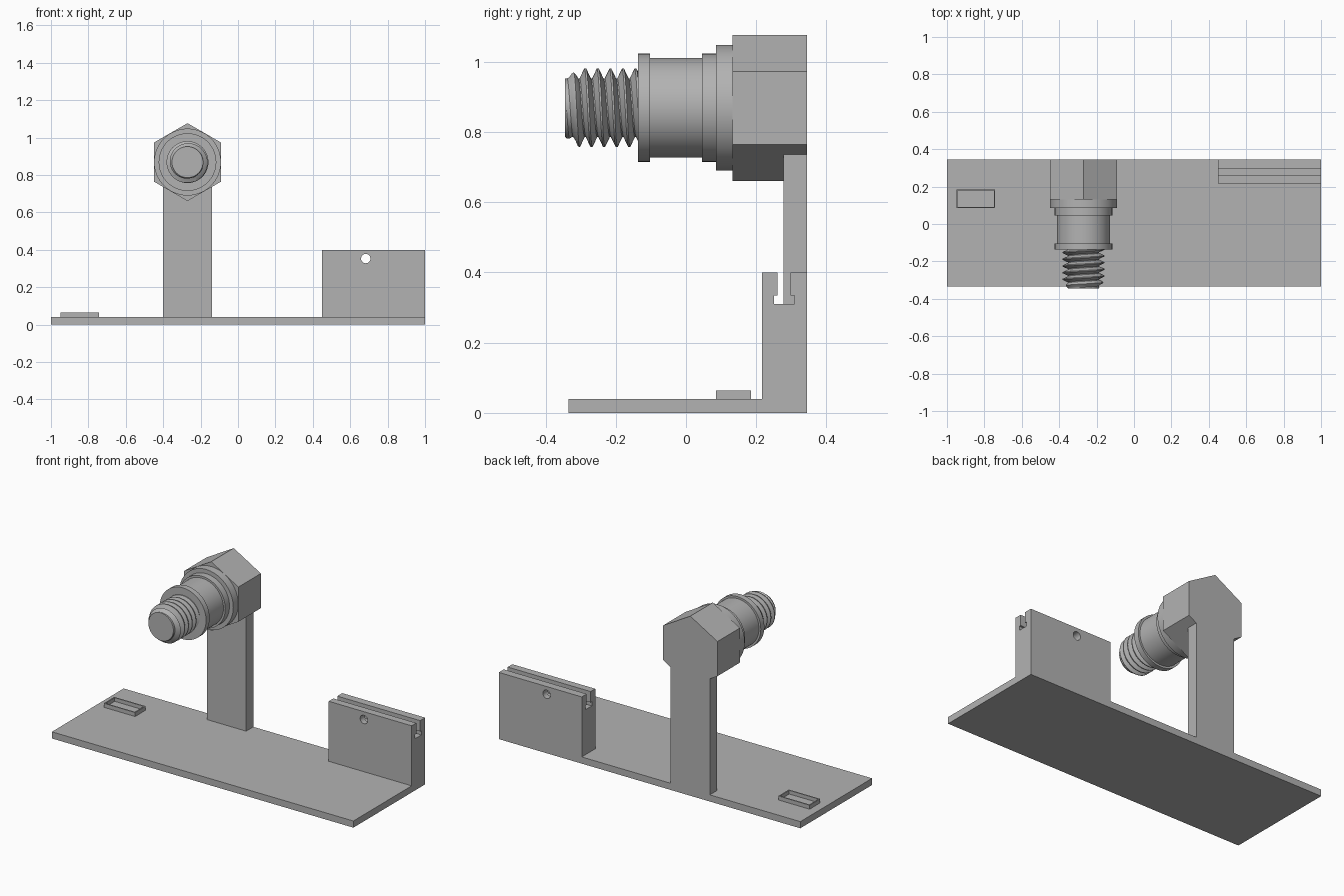
import bpy, bmesh, math
from mathutils import Vector

cube = bpy.data.objects.get("Cube")
if cube:
    bpy.data.objects.remove(cube, do_unlink=True)

grey = bpy.data.materials.new("plain grey")
grey.use_nodes = True
grey.diffuse_color = (0.45, 0.45, 0.45, 1)
grey.node_tree.nodes["Principled BSDF"].inputs["Base Color"].default_value = grey.diffuse_color

AXIS_X, AXIS_Z = -0.27, 0.869      # axis of the fitting, running along y
BACK = 0.345


def finish(name, bm, smooth=False):
    bmesh.ops.recalc_face_normals(bm, faces=bm.faces)
    mesh = bpy.data.meshes.new(name)
    bm.to_mesh(mesh)
    bm.free()
    mesh.materials.append(grey)
    obj = bpy.data.objects.new(name, mesh)
    bpy.context.collection.objects.link(obj)
    if smooth:
        bpy.ops.object.select_all(action='DESELECT')
        obj.select_set(True)
        bpy.context.view_layer.objects.active = obj
        bpy.ops.object.shade_smooth_by_angle(angle=math.radians(30))
    return obj


def prism(name, points, offset):
    """Extrude a flat outline along the offset vector."""
    bm = bmesh.new()
    face = bm.faces.new([bm.verts.new(p) for p in points])
    ext = bmesh.ops.extrude_face_region(bm, geom=[face], use_keep_orig=True)
    verts = [g for g in ext["geom"] if isinstance(g, bmesh.types.BMVert)]
    bmesh.ops.translate(bm, verts=verts, vec=Vector(offset))
    return finish(name, bm)


def box(name, lo, hi):
    outline = [(lo[0], lo[1], lo[2]), (hi[0], lo[1], lo[2]),
               (hi[0], hi[1], lo[2]), (lo[0], hi[1], lo[2])]
    return prism(name, outline, (0, 0, hi[2] - lo[2]))


def around(radius, angle, y):
    """Point around the fitting axis; angle 0 is up, turning towards +x."""
    return (AXIS_X + radius * math.sin(angle), y, AXIS_Z + radius * math.cos(angle))


# Base plate and the upright that meets the underside of the hexagon
PLATE_TOP = 0.04
box("base_plate", (-1, -0.335, 0), (1, BACK, PLATE_TOP))
HEX_R, HALF = 0.208, 0.13
low = AXIS_Z - HEX_R
side = low + HALF * math.tan(math.pi / 6)
post = [(-HALF, PLATE_TOP), (HALF, PLATE_TOP), (HALF, side), (0, low), (-HALF, side)]
prism("upright_post", [(AXIS_X + x, 0.277, z) for x, z in post], (0, BACK - 0.277, 0))

# Hexagonal head
prism("hex_head", [around(HEX_R, i * math.pi / 3, 0.132) for i in range(6)],
      (0, BACK - 0.132, 0))

# Turned body with its collars
profile = [(0, -0.137), (0.154, -0.137), (0.154, -0.103), (0.142, -0.103),
           (0.142, 0.045), (0.154, 0.045), (0.154, 0.085), (0.179, 0.085),
           (0.179, 0.132), (0, 0.132)]
bm = bmesh.new()
verts = [bm.verts.new(around(r, 0, y)) for r, y in profile]
edges = [bm.edges.new(pair) for pair in zip(verts, verts[1:])]
bmesh.ops.spin(bm, geom=verts + edges, cent=(AXIS_X, 0, AXIS_Z), axis=(0, 1, 0),
               angle=math.tau, steps=72, use_merge=True)
bmesh.ops.remove_doubles(bm, verts=bm.verts, dist=1e-5)
finish("turned_body", bm, smooth=True)

# Threaded tip: rows follow the helix and are clamped at both ends
TIP, ROOT_END, PITCH, CREST_Y = -BACK, -0.132, 0.0358, -0.287
ROOT_R, DEPTH, SIDES = 0.083, 0.029, 48


def thread_radius(y, angle):
    phase = ((y - CREST_Y) / PITCH - angle / math.tau + 0.5) % 1 - 0.5
    ridge = min(1, max(0, (0.45 - abs(phase)) / 0.38))
    fade = min(1, max(0, (y - TIP) / 0.04))
    return ROOT_R + DEPTH * ridge * fade


bm = bmesh.new()
rows = []
for turn in range(-4, 7):
    for step in (-0.45, -0.26, -0.07, 0.07, 0.26, 0.45):
        row = []
        for j in range(SIDES + 1):
            a = math.tau * j / SIDES
            y = CREST_Y + PITCH * (turn + step + j / SIDES)
            y = min(ROOT_END, max(TIP, y))
            row.append(bm.verts.new(around(thread_radius(y, a), a, y)))
        rows.append(row)
for r0, r1 in zip(rows, rows[1:]):
    for j in range(SIDES):
        bm.faces.new((r0[j], r0[j + 1], r1[j + 1], r1[j]))
bmesh.ops.remove_doubles(bm, verts=bm.verts, dist=1e-5)
bmesh.ops.holes_fill(bm, edges=[e for e in bm.edges if e.is_boundary], sides=0)
finish("threaded_tip", bm, smooth=True)

# Holder block with a T-shaped slot along its top
slot = [(0.217, PLATE_TOP), (BACK, PLATE_TOP), (BACK, 0.4), (0.298, 0.4),
        (0.298, 0.335), (0.309, 0.335), (0.309, 0.31), (0.25, 0.31),
        (0.25, 0.335), (0.261, 0.335), (0.261, 0.4), (0.217, 0.4)]
block = prism("slotted_block", [(0.45, y, z) for y, z in slot], (0.55, 0, 0))

# Cross hole through both walls of the block
ring = [(0.683 + 0.025 * math.cos(i * math.tau / 32), 0.15,
         0.353 + 0.025 * math.sin(i * math.tau / 32)) for i in range(32)]
cutter = prism("hole_cutter", ring, (0, 0.3, 0))
cutter.hide_render = True
cutter.hide_set(True)
cut = block.modifiers.new("cross_hole", 'BOOLEAN')
cut.operation, cut.object, cut.solver = 'DIFFERENCE', cutter, 'EXACT'

# Shallow rectangular tray
tray = box("small_tray", (-0.95, 0.085, PLATE_TOP), (-0.742, 0.185, 0.064))
bm = bmesh.new()
bm.from_mesh(tray.data)
top = max(bm.faces, key=lambda f: f.calc_center_median().z)
bmesh.ops.inset_region(bm, faces=[top], thickness=0.01)
ext = bmesh.ops.extrude_discrete_faces(bm, faces=[top])
bmesh.ops.translate(bm, verts=ext["faces"][0].verts, vec=(0, 0, -0.022))
bm.to_mesh(tray.data)
bm.free()
